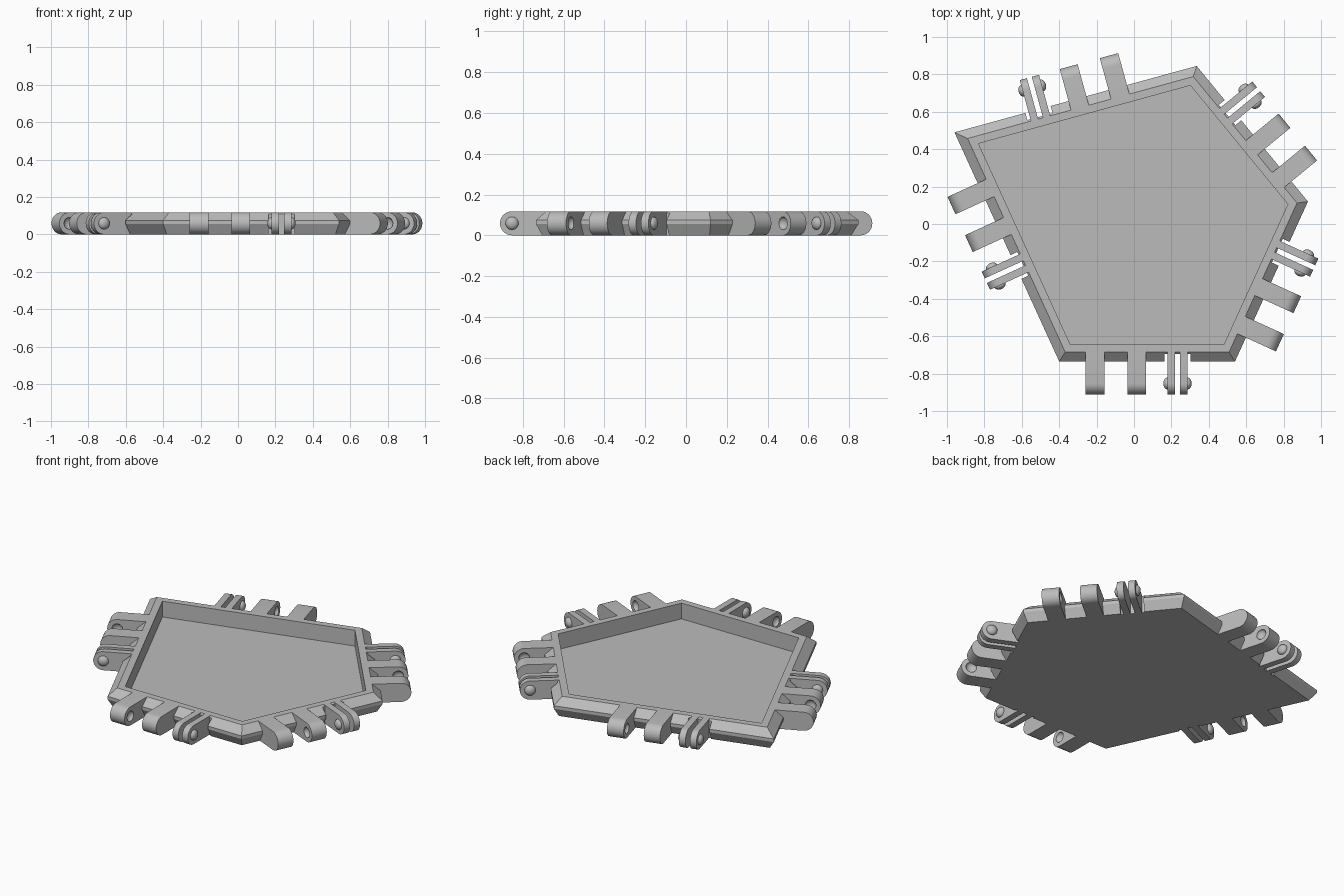
import bpy, bmesh, math
from mathutils import Matrix, Vector

cube = bpy.data.objects.get("Cube")
if cube:
    bpy.data.objects.remove(cube, do_unlink=True)

grey = bpy.data.materials.new("plain_grey")
grey.use_nodes = True
grey.diffuse_color = (0.5, 0.5, 0.5, 1)
grey.node_tree.nodes["Principled BSDF"].inputs["Base Color"].default_value = (0.5, 0.5, 0.5, 1)

HEIGHT = 0.118
R = HEIGHT / 2          # radius of the rounded hinge ends
AXIS = -0.118           # hinge axis, measured outward from the side

# Pentagon corners, anticlockwise
corners = [Vector(p) for p in
           ((-0.40, -0.735), (0.54, -0.735), (0.93, 0.12), (0.335, 0.845), (-0.96, 0.49))]
sides = ["front", "lower_left", "upper_left", "back", "right"]
shifts = [0, 0, 0, 0.045, -0.045]   # hinges of the long sides sit nearer the sharp corner


def make_object(name, bm, matrix=None):
    bmesh.ops.recalc_face_normals(bm, faces=bm.faces)
    mesh = bpy.data.meshes.new(name)
    bm.to_mesh(mesh)
    bm.free()
    mesh.materials.append(grey)
    obj = bpy.data.objects.new(name, mesh)
    bpy.context.collection.objects.link(obj)
    if matrix:
        obj.matrix_world = matrix
    return obj


def select_only(obj):
    bpy.ops.object.select_all(action='DESELECT')
    obj.select_set(True)
    bpy.context.view_layer.objects.active = obj


def cut(obj, cutter):
    cutter.hide_render = True
    mod = obj.modifiers.new("cut", 'BOOLEAN')
    mod.operation = 'DIFFERENCE'
    mod.solver = 'EXACT'
    mod.object = cutter
    bpy.context.view_layer.update()
    select_only(obj)
    bpy.ops.object.modifier_apply(modifier=mod.name)
    bpy.data.objects.remove(cutter, do_unlink=True)


def smooth(obj):
    select_only(obj)
    bpy.ops.object.shade_smooth_by_angle(angle=math.radians(30))


def inset_ring(bm, inset, z):
    """Pentagon ring moved inward by the same distance on every side."""
    ring = []
    for i, p in enumerate(corners):
        a = (p - corners[i - 1]).normalized()
        b = (corners[(i + 1) % len(corners)] - p).normalized()
        na, nb = Vector((-a.y, a.x)), Vector((-b.y, b.x))
        q = p + (na + nb) * inset / (1 + na.dot(nb))
        ring.append(bm.verts.new((q.x, q.y, z)))
    return ring


def add_box(bm, x0, x1, y0, y1, matrix):
    centre = Vector(((x0 + x1) / 2, (y0 + y1) / 2, R))
    size = Matrix.Diagonal((x1 - x0, y1 - y0, 0.3, 1))
    bmesh.ops.create_cube(bm, size=1, matrix=matrix @ Matrix.Translation(centre) @ size)


def add_knuckle(bm, x0, x1, root):
    """Slab with a half-round outer end, extruded along the side."""
    steps = 16
    pts = [(root, 0), (root, HEIGHT)]
    for i in range(steps + 1):
        t = math.pi / 2 + math.pi * i / steps
        pts.append((AXIS + R * math.cos(t), R + R * math.sin(t)))
    face = bm.faces.new([bm.verts.new((x0, y, z)) for y, z in pts])
    ext = bmesh.ops.extrude_face_region(bm, geom=[face], use_keep_orig=True)
    moved = [g for g in ext["geom"] if isinstance(g, bmesh.types.BMVert)]
    bmesh.ops.translate(bm, verts=moved, vec=(x1 - x0, 0, 0))


def add_button(bm, x):
    """Flattened ball on the hinge axis, used for pips and dimples."""
    m = (Matrix.Translation((x, AXIS, R)) @ Matrix.Diagonal((0.022, 0.032, 0.032, 1))
         @ Matrix.Rotation(math.pi / 2, 4, 'Y'))
    bmesh.ops.create_uvsphere(bm, u_segments=20, v_segments=12, radius=1, matrix=m)


# Tray: bevelled outer edge, flat rim, sunken floor
bm = bmesh.new()
profile = [(0.03, 0), (0, 0.055), (0, 0.075), (0.05, HEIGHT), (0.092, HEIGHT), (0.092, 0.018)]
rings = [inset_ring(bm, d, z) for d, z in profile]
for lower, upper in zip(rings, rings[1:]):
    for i in range(len(corners)):
        j = (i + 1) % len(corners)
        bm.faces.new((lower[i], lower[j], upper[j], upper[i]))
bm.faces.new(rings[0][::-1])
bm.faces.new(rings[-1])
tray = make_object("tray", bm)

# Local frame of each side: x along the side, y inward
frames = []
for i, p in enumerate(corners):
    q = corners[(i + 1) % len(corners)]
    u = (q - p).normalized()
    mid = (p + q) / 2 + u * shifts[i]
    frames.append(Matrix.Translation((mid.x, mid.y, 0))
                  @ Matrix.Rotation(math.atan2(u.y, u.x), 4, 'Z'))

# Clearance notches behind the clips
bm = bmesh.new()
for frame in frames:
    add_box(bm, 0.093, 0.233, -0.1, 0.04, frame)
cut(tray, make_object("notch_cutter", bm))

# Hinges: two solid knuckles with facing dimples, one split clip with outer pips
for side, frame in zip(sides, frames):
    bm = bmesh.new()
    add_knuckle(bm, -0.33, -0.228, 0.05)
    add_knuckle(bm, -0.105, -0.006, 0.05)
    knuckles = make_object(side + "_knuckles", bm, frame)
    bm = bmesh.new()
    for x in (-0.228, -0.105):
        add_button(bm, x)
    cut(knuckles, make_object("dimple_cutter", bm, frame))
    smooth(knuckles)

    bm = bmesh.new()
    add_knuckle(bm, 0.109, 0.149, 0.05)
    add_knuckle(bm, 0.176, 0.216, 0.05)
    for x in (0.109, 0.216):
        add_button(bm, x)
    smooth(make_object(side + "_clip", bm, frame))
